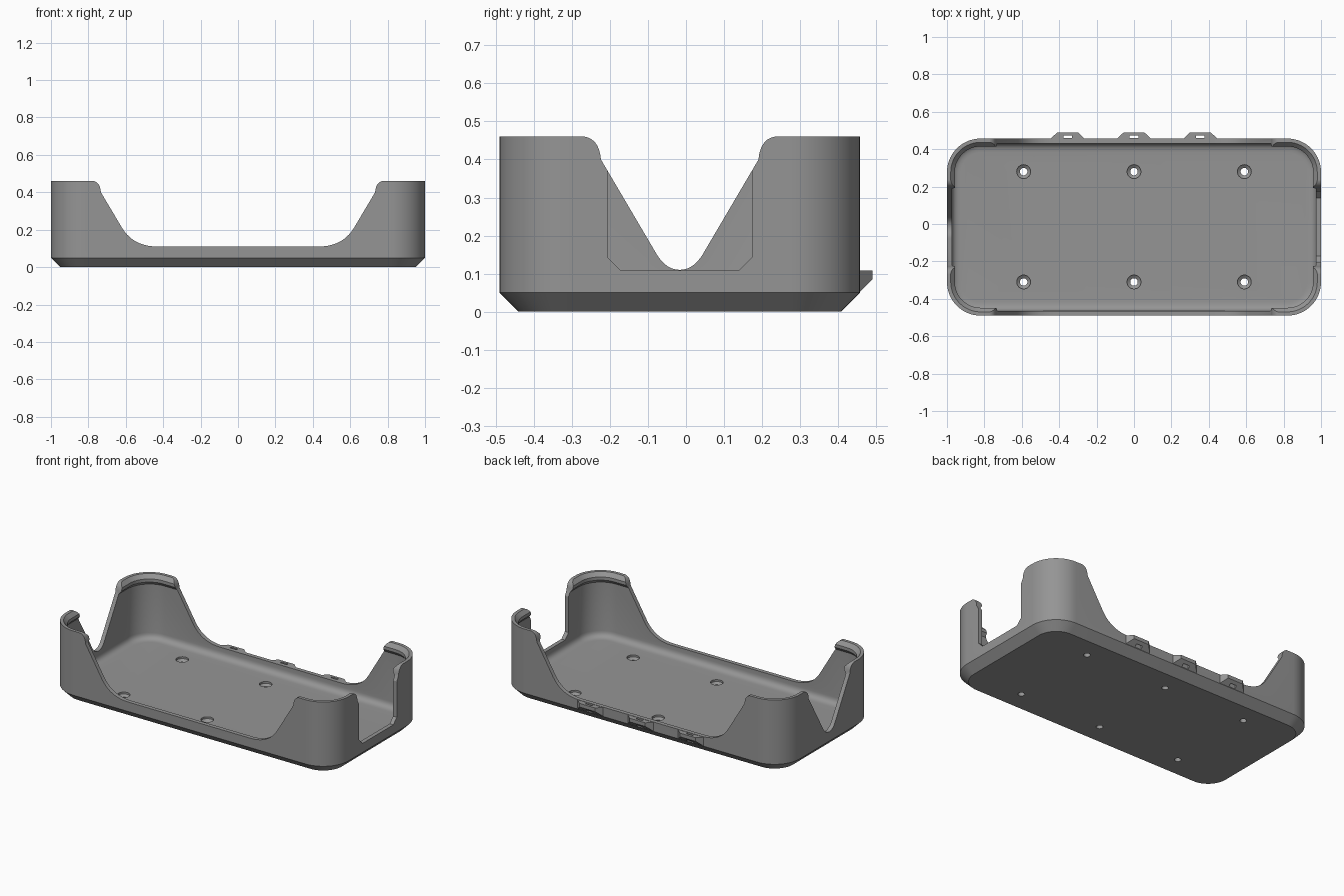
import bpy, bmesh, math
from mathutils import Vector

if "Cube" in bpy.data.objects:
    bpy.data.objects.remove(bpy.data.objects["Cube"])

CY = -0.0165                 # tray centre in y
HX, HY, R = 1.0, 0.4735, 0.18

grey = bpy.data.materials.new("mid grey")
grey.diffuse_color = (0.30, 0.30, 0.30, 1)
grey.use_nodes = True
grey.node_tree.nodes["Principled BSDF"].inputs["Base Color"].default_value = grey.diffuse_color


def make(name, bm):
    bmesh.ops.recalc_face_normals(bm, faces=bm.faces[:])
    me = bpy.data.meshes.new(name)
    bm.to_mesh(me)
    bm.free()
    ob = bpy.data.objects.new(name, me)
    bpy.context.collection.objects.link(ob)
    me.materials.append(grey)
    return ob


def bez(a, c, b, n=8):
    a, b, c = Vector(a), Vector(b), Vector(c)
    return [tuple(a * (1 - t) ** 2 + c * 2 * t * (1 - t) + b * t * t)
            for t in [i / n for i in range(n + 1)]]


def loft(name, rings):
    """Skin a stack of closed rings and cap both ends."""
    bm = bmesh.new()
    vs = [[bm.verts.new(p) for p in ring] for ring in rings]
    n = len(vs[0])
    for a, b in zip(vs, vs[1:]):
        for i in range(n):
            j = (i + 1) % n
            bm.faces.new((a[i], a[j], b[j], b[i]))
    bm.faces.new(vs[0])
    bm.faces.new(vs[-1])
    return make(name, bm)


def rounded_ring(off, z, seg=14):
    r = R - off
    pts = []
    for k, (sx, sy) in enumerate([(1, 1), (-1, 1), (-1, -1), (1, -1)]):
        for i in range(seg + 1):
            a = math.pi / 2 * (k + i / seg)
            pts.append((sx * (HX - R) + r * math.cos(a),
                        CY + sy * (HY - R) + r * math.sin(a), z))
    return pts


def mirrored(half):
    """Mirror a half profile that runs from outside to the centre."""
    return half + [(-u, z) for u, z in reversed(half) if abs(u) > 1e-6]


def cut(ob, cutter):
    bpy.context.view_layer.objects.active = ob
    m = ob.modifiers.new("cut", 'BOOLEAN')
    m.operation, m.solver, m.object = 'DIFFERENCE', 'EXACT', cutter
    bpy.ops.object.modifier_apply(modifier=m.name)
    bpy.data.objects.remove(cutter)


def smooth(ob):
    bpy.ops.object.select_all(action='DESELECT')
    ob.select_set(True)
    bpy.context.view_layer.objects.active = ob
    bpy.ops.object.shade_smooth_by_angle(angle=math.radians(30))


# tray shell: chamfered base, thin wall, snap lip at the rim, filleted floor
profile = [(0.05, 0), (0, 0.05), (0, 0.46), (0.02, 0.46), (0.042, 0.435),
           (0.042, 0.415), (0.026, 0.395)]
profile += bez((0.026, 0.085), (0.028, 0.046), (0.075, 0.046), 6)
tray = loft("tray", [rounded_ring(o, z) for o, z in profile])

# wide opening through the front and back walls
half = [(0.78, 0.6)] + bez((0.78, 0.461), (0.738, 0.46), (0.733, 0.40))
half += bez((0.62, 0.21), (0.56, 0.11), (0.43, 0.11), 10)
prof = mirrored(half)
cut(tray, loft("wide_cutter", [[(u, y, z) for u, z in prof] for y in (-0.7, 0.7)]))

# V notch through both end walls
half = [(0.26, 0.6)] + bez((0.26, 0.461), (0.212, 0.46), (0.207, 0.40))
half += bez((0.06, 0.15), (0.035, 0.11), (0, 0.11))
prof = mirrored(half)
cut(tray, loft("notch_cutter", [[(x, CY + u, z) for u, z in prof] for x in (-1.2, 1.2)]))

# squarer opening on the right end only
prof = mirrored([(0.19, 0.43), (0.19, 0.143), (0.155, 0.108)])
cut(tray, loft("end_cutter", [[(x, CY + u, z) for u, z in prof] for x in (0.9, 1.2)]))

# six countersunk screw holes
for x in (-0.59, 0, 0.59):
    for y in (-0.31, 0.28):
        rings = [[(x + r * math.cos(a), y + r * math.sin(a), z)
                  for a in [2 * math.pi * i / 24 for i in range(24)]]
                 for r, z in ((0.02, -0.05), (0.02, 0.022), (0.037, 0.034), (0.037, 0.1))]
        cut(tray, loft("hole_cutter", rings))
smooth(tray)

# slotted clips along the back wall
BACK = CY + HY
for i, x in enumerate((-0.355, 0, 0.355)):
    rings = [[(x - w, y, lo), (x + w, y, lo), (x + w, y, 0.108), (x - w, y, 0.108)]
             for y, w, lo in ((BACK - 0.004, 0.092, 0.05), (BACK, 0.09, 0.052),
                              (0.49, 0.055, 0.085))]
    clip = loft("back_clip_%d" % (i + 1), rings)
    slot = [[(x + a * 0.023, y, z) for a, y in
             ((-1, BACK + 0.002), (1, BACK + 0.002), (1, 0.474), (-1, 0.474))]
            for z in (0.0, 0.2)]
    cut(clip, loft("slot_cutter", slot))
